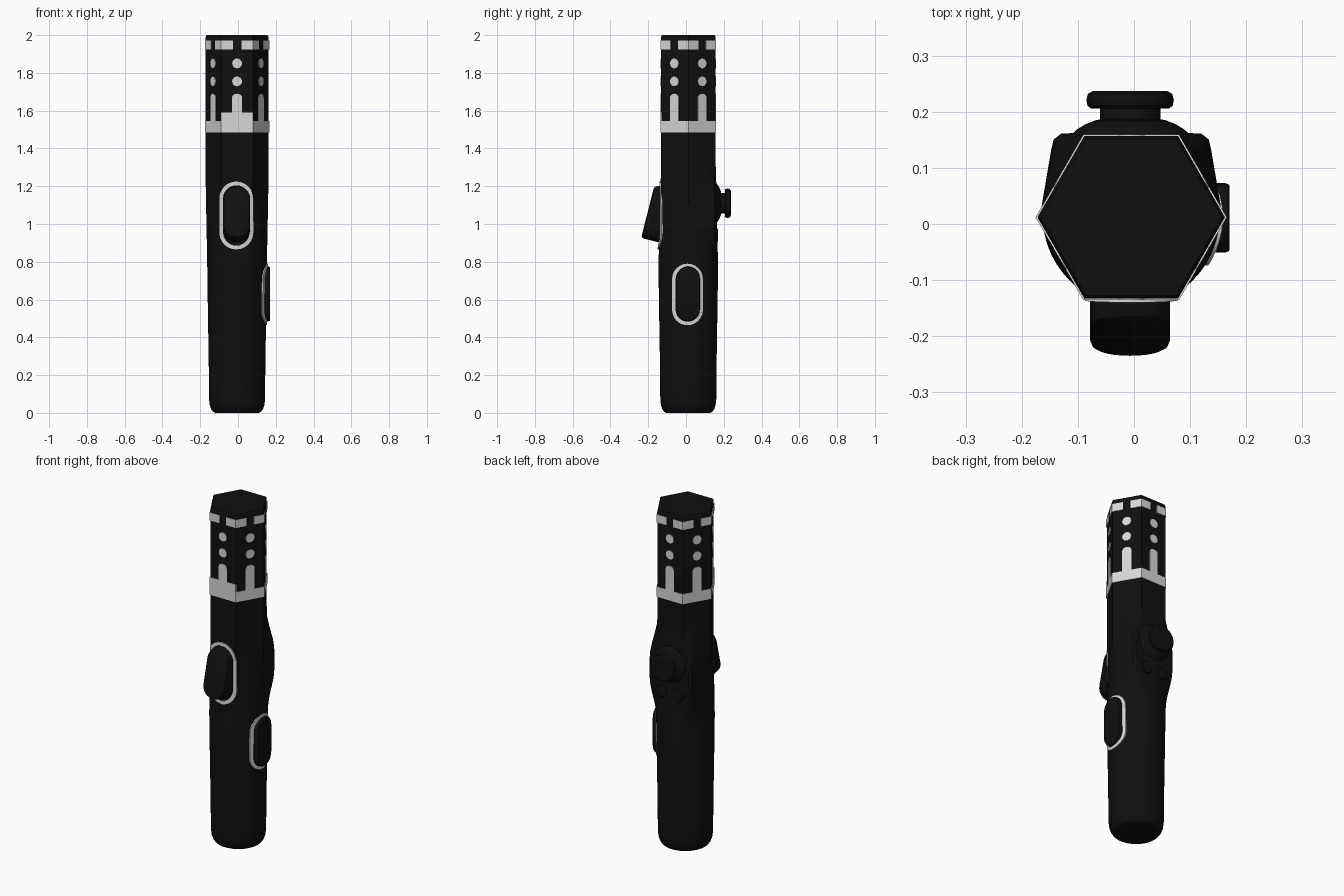
import bpy, bmesh, math
from mathutils import Vector

if "Cube" in bpy.data.objects:
    bpy.data.objects.remove(bpy.data.objects["Cube"])

CX, CY = -0.005, 0.012           # axis of the grip
HEX_R = 0.167                    # corner radius of the hexagonal head
APO = HEX_R * math.cos(math.pi / 6)


def material(name, v):
    m = bpy.data.materials.new(name)
    m.diffuse_color = (v, v, v, 1)
    m.use_nodes = True
    m.node_tree.nodes["Principled BSDF"].inputs["Base Color"].default_value = m.diffuse_color
    return m


BLACK = material("matte black", 0.005)
WHITE = material("light grey", 0.68)


def build(name, shells, mat, angle=30):
    """Each shell is (loops, closed): rings of points skinned in order."""
    bm = bmesh.new()
    for loops, closed in shells:
        rings = [[bm.verts.new(p) for p in loop] for loop in loops]
        n = len(rings[0])
        pairs = list(zip(rings, rings[1:]))
        if closed:
            pairs.append((rings[-1], rings[0]))
        else:
            bm.faces.new(rings[0])
            bm.faces.new(rings[-1])
        for a, b in pairs:
            for i in range(n):
                j = (i + 1) % n
                bm.faces.new((a[i], a[j], b[j], b[i]))
    bmesh.ops.recalc_face_normals(bm, faces=bm.faces)
    me = bpy.data.meshes.new(name)
    bm.to_mesh(me)
    bm.free()
    ob = bpy.data.objects.new(name, me)
    bpy.context.collection.objects.link(ob)
    me.materials.append(mat)
    bpy.ops.object.select_all(action='DESELECT')
    ob.select_set(True)
    bpy.context.view_layer.objects.active = ob
    bpy.ops.object.shade_smooth_by_angle(angle=math.radians(angle))
    return ob


def smooth(a, b, x):
    t = max(0, min(1, (x - a) / (b - a)))
    return t * t * (3 - 2 * t)


def body_radius(th, z):
    """Round at the bottom, hexagonal at the top, wider back corners at the thumb pad."""
    hexa = APO / math.cos(th % (math.pi / 3) - math.pi / 6)
    circ = 0.148 + 0.010 * smooth(0, 0.9, z)
    w = smooth(0.7, 1.35, z)
    r = circ * (1 - w) + hexa * w
    s, c = math.sin(th), abs(math.cos(th))
    if s > 0.01:
        a, b = 0.150 / s, 0.163 / (c + 0.17 * s)
        wide = (a ** -24 + b ** -24) ** (-1 / 24)
        k = smooth(0.75, 1.0, z) * (1 - smooth(1.1, 1.36, z))
        r += max(0, wide - r) * k
    return r


def frame(phi, u, z, t):
    """Point at depth t along direction phi and offset u sideways."""
    c, s = math.cos(phi), math.sin(phi)
    return Vector((CX + c * t - s * u, CY + s * t + c * u, z))


def surface(phi, u, z):
    t = 0.14
    for _ in range(25):
        r = body_radius(phi + math.atan2(u, t), z)
        t = math.sqrt(max(r * r - u * u, 1e-4))
    return t


def stadium(hw, hh, n=12):
    pts = []
    for k in range(2):
        for i in range(n + 1):
            a = math.pi * (k + i / n)
            pts.append((hw * math.cos(a), (hh - hw) * (1 - 2 * k) + hw * math.sin(a)))
    return pts


# Grip body with rounded base and bevelled top
levels = [(0, .78), (.006, .86), (.02, .93), (.04, .975), (.07, 1)]
levels += [(.2 + .1 * i, 1) for i in range(5)]
levels += [(.65 + .05 * i, 1) for i in range(16)]
levels += [(1.48, 1), (1.985, 1), (1.996, .985), (2, .965)]
N = 72
loops = []
for z, k in levels:
    ring = []
    for i in range(N):
        th = 2 * math.pi * i / N
        r = body_radius(th, z) * k
        ring.append((CX + r * math.cos(th), CY + r * math.sin(th), z))
    loops.append(ring)
build("grip_body", [(loops, False)], BLACK, 25)

# Light markings on the six head faces
OUT = 0.003


def plate(phi, pts):
    return ([[frame(phi, u, z, t) for u, z in pts] for t in (APO - .004, APO + OUT)], False)


def box(u0, u1, z0, z1):
    return [(u0, z0), (u1, z0), (u1, z1), (u0, z1)]


H = (APO + OUT) / math.sqrt(3)
bands, tabs, dots, dashes = [], [], [], []
for k in range(6):
    phi = math.radians(30 + 60 * k)
    front = k == 4
    bands.append(plate(phi, box(-H, H, 1.485, 1.59 if front else 1.545)))
    arc = [(0.027 * math.cos(a), 1.668 + 0.022 * math.sin(a))
           for a in [math.pi * i / 8 for i in range(9)]]
    tabs.append(plate(phi, [(-.027, 1.54), (.027, 1.54)] + arc))
    for zc in (1.755, 1.85):
        dots.append(plate(phi, [(.026 * math.cos(a), zc + .026 * math.sin(a))
                                for a in [math.tau * i / 20 for i in range(20)]]))
    for s in (-1, 1):
        dashes.append(plate(phi, box(s * .0225, s * H, 1.925, 1.972)))
build("head_band", bands, WHITE)
build("head_tabs", tabs, WHITE)
build("head_dots", dots, WHITE)
build("head_dashes", dashes, WHITE)


# Light rims that follow the body around the trigger and the side button
def rim(name, phi, uc, zc, hw, hh, width):
    outer, inner = stadium(hw, hh), stadium(hw - width, hh - width)
    rings = []
    for pts, off in ((outer, -.01), (outer, .006), (inner, .006), (inner, -.01)):
        rings.append([frame(phi, uc + u, zc + v, surface(phi, uc + u, zc + v) + off)
                      for u, v in pts])
    build(name, [(rings, True)], WHITE)


FRONT = -math.pi / 2
rim("trigger_rim", FRONT, -.004, 1.045, .09, .18, .02)
rim("side_button_rim", 0, -.004, .627, .082, .163, .019)

# Wedge trigger: slanted face, deepest at the bottom
trig = []
for k, back, lift in ((1, -.11, 0), (1, .012, .028), (.95, .003, .03), (.82, -.002, .03)):
    ring = []
    for u, v in stadium(.071 * k, .1525 * (.5 + .5 * k)):
        z = 1.0475 + v
        f = (1.2 - z) / .305
        y = back if back < -.1 else -.166 - .07 * f + back
        ring.append((-.007 + u, y, z + lift * f))
    trig.append(ring)
build("trigger", [(trig, False)], BLACK)

# Side grip button
side = []
for k, x in ((1, .10), (1, .162), (.97, .168), (.92, .17)):
    side.append([(x, .011 + u * k, .63 + v * (.5 + .5 * k)) for u, v in stadium(.062, .145)])
build("side_button", [(side, False)], BLACK)


# Round thumb controls on the back, turned about the y direction
def lathe(name, cx, cz, profile, n=40):
    rings = [[(cx + r * math.cos(math.tau * i / n), y, cz + r * math.sin(math.tau * i / n))
              for i in range(n)] for r, y in profile]
    build(name, [(rings, False)], BLACK)


lathe("thumbstick_base", -.006, 1.11,
      [(.105, .13), (.105, .16), (.095, .169), (.08, .178), (.062, .185), (.05, .187)])
lathe("thumbstick", -.007, 1.11,
      [(.054, .17), (.054, .206), (.07, .206), (.076, .211), (.078, .221),
       (.075, .232), (.066, .237), (.03, .234), (.01, .233)])
for side_name, x in (("left", -.058), ("right", .046)):
    lathe(side_name + "_thumb_button", x, .94,
          [(.037, .13), (.037, .163), (.033, .168), (.024, .170)], 28)
